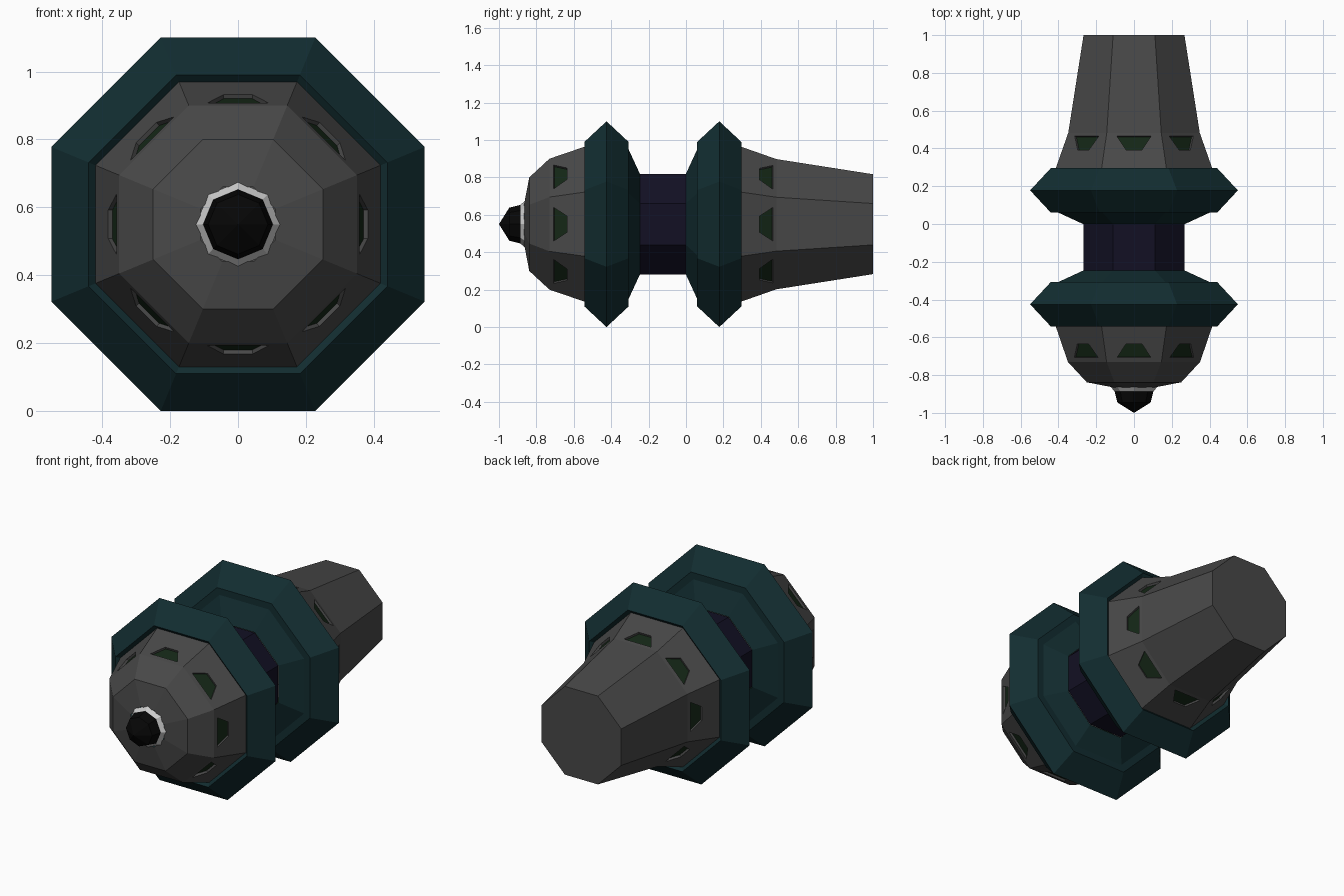
import bpy, bmesh
from math import pi, cos, sin
from mathutils import Vector

if "Cube" in bpy.data.objects:
    bpy.data.objects.remove(bpy.data.objects["Cube"])

CZ = 0.55          # height of the long axis
SIDES = 8
STEP = 2 * pi / SIDES


def material(name, r, g, b):
    m = bpy.data.materials.new(name)
    m.diffuse_color = (r, g, b, 1)
    m.use_nodes = True
    m.node_tree.nodes["Principled BSDF"].inputs["Base Color"].default_value = m.diffuse_color
    return m


grey = material("dark_grey", 0.065, 0.065, 0.065)
teal = material("dark_teal", 0.006, 0.026, 0.03)
navy = material("dark_navy", 0.006, 0.005, 0.017)
green = material("dark_green", 0.007, 0.02, 0.008)
black = material("black", 0.002, 0.002, 0.002)
light = material("light_grey", 0.6, 0.6, 0.6)


def lathe(name, profile, mats, flat_top=True, caps=(False, False), window=None):
    """Octagonal turning along y. profile: (y, radius), front to back.
    flat_top: radius is measured to the flats, otherwise to the corners.
    window: (segment, y0, half width 0, y1, half width 1, depth)."""
    bm = bmesh.new()
    off = STEP / 2 if flat_top else 0
    k = 1 / cos(STEP / 2) if flat_top else 1
    rings = [[bm.verts.new((r * k * cos(off + i * STEP), y, CZ + r * k * sin(off + i * STEP)))
              for i in range(SIDES)] for y, r in profile]
    for j in range(len(profile) - 1):
        for i in range(SIDES):
            n = (i + 1) % SIDES
            quad = [rings[j][i], rings[j + 1][i], rings[j + 1][n], rings[j][n]]
            if not window or window[0] != j:
                bm.faces.new(quad)
                continue
            # sunken trapezoid window in this panel
            _, y0, w0, y1, w1, depth = window
            (ya, ra), (yb, rb) = profile[j], profile[j + 1]
            m = off + (i + 0.5) * STEP
            out, side = Vector((cos(m), 0, sin(m))), Vector((-sin(m), 0, cos(m)))
            normal = (out * (yb - ya) - Vector((0, rb - ra, 0))).normalized()
            rim, floor = [], []
            for y, w in ((y0, -w0), (y1, -w1), (y1, w1), (y0, w0)):
                r = ra + (rb - ra) * (y - ya) / (yb - ya)
                p = out * r + side * w + Vector((0, y, CZ))
                rim.append(bm.verts.new(p))
                floor.append(bm.verts.new(p - normal * depth))
            for a in range(4):
                b = (a + 1) % 4
                bm.faces.new((quad[a], quad[b], rim[b], rim[a]))
                bm.faces.new((rim[a], rim[b], floor[b], floor[a]))
            bm.faces.new(floor).material_index = 1
    if caps[0]:
        bm.faces.new(rings[0])
    if caps[1]:
        bm.faces.new(rings[-1][::-1])
    bmesh.ops.remove_doubles(bm, verts=bm.verts, dist=1e-5)
    me = bpy.data.meshes.new(name)
    bm.to_mesh(me)
    bm.free()
    for m in mats:
        me.materials.append(m)
    ob = bpy.data.objects.new(name, me)
    bpy.context.collection.objects.link(ob)
    return ob


# Nose tip and its pale seat ring (corners pointing up)
lathe("nose_tip", [(-1.0, 0), (-0.945, 0.088), (-0.885, 0.103)], [black], flat_top=False)
lathe("nose_ring", [(-0.887, 0.10), (-0.885, 0.104), (-0.862, 0.124)], [light], flat_top=False)

# Front hull with sunken windows
lathe("front_hull", [(-0.865, 0.11), (-0.838, 0.25), (-0.73, 0.35), (-0.525, 0.42)],
      [grey, green], window=(2, -0.708, 0.09, -0.635, 0.042, 0.013))

# Two collars, mirror images about the waist
collar = [(-0.525, 0.42), (-0.543, 0.44), (-0.425, 0.55), (-0.307, 0.44),
          (-0.307, 0.40), (-0.247, 0.27)]
lathe("front_collar", collar, [teal])
lathe("rear_collar", [(-0.247 - y, r) for y, r in reversed(collar)], [teal])

# Waist between the collars
lathe("waist", [(-0.247, 0.268), (0.0, 0.268)], [navy])

# Rear hull with sunken windows and a flat closed end
lathe("rear_hull", [(0.278, 0.42), (0.483, 0.348), (1.0, 0.267)], [grey, green],
      caps=(False, True), window=(0, 0.392, 0.042, 0.465, 0.09, 0.013))
